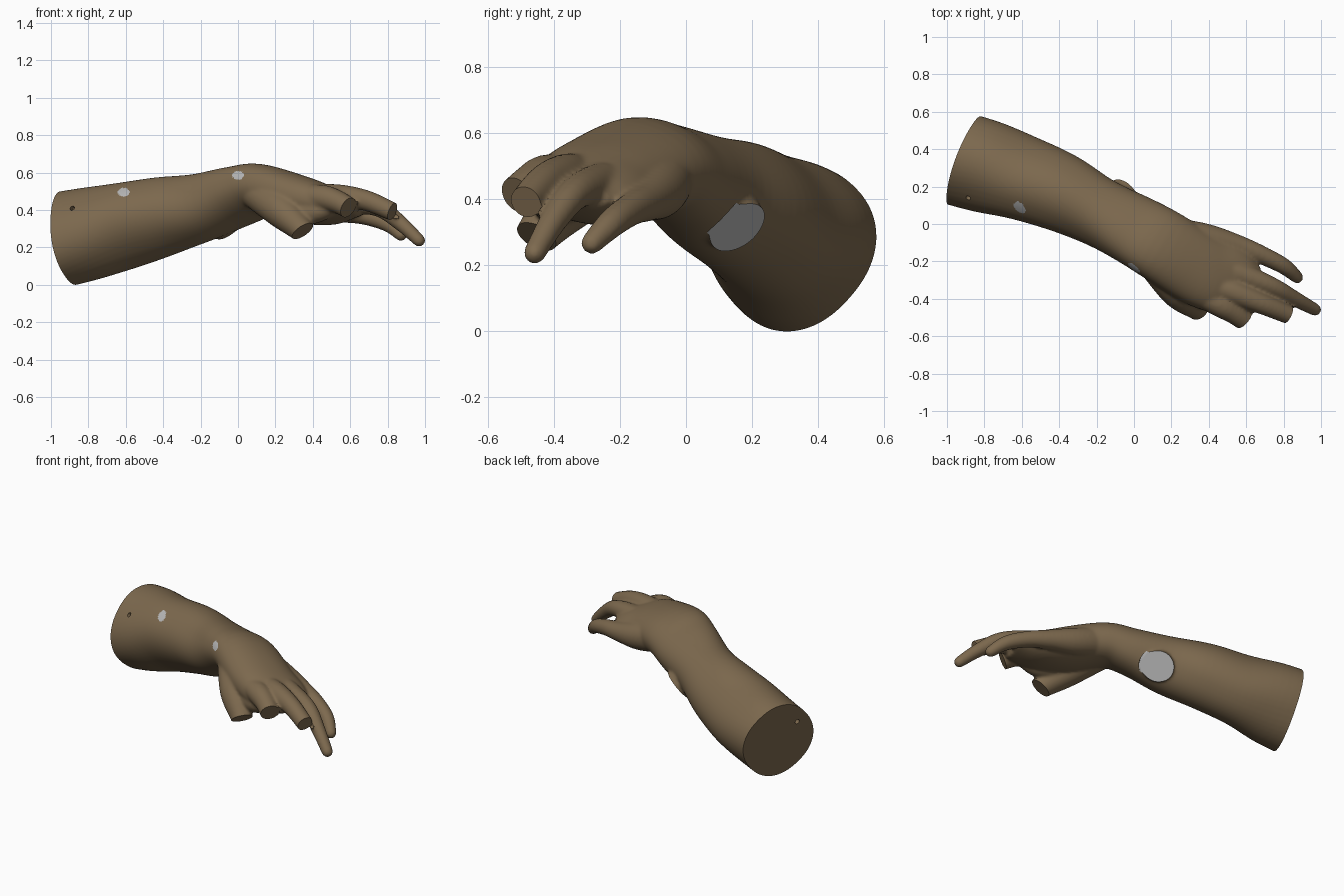
import bpy, bmesh, math
from mathutils import Vector

cube = bpy.data.objects.get("Cube")
if cube:
    bpy.data.objects.remove(cube)


def material(name, rgb):
    mat = bpy.data.materials.new(name)
    mat.use_nodes = True
    mat.diffuse_color = (*rgb, 1)
    for node in mat.node_tree.nodes:
        if node.type == "BSDF_PRINCIPLED":
            node.inputs["Base Color"].default_value = (*rgb, 1)
            node.inputs["Roughness"].default_value = 0.7
    return mat


bronze = material("brown bronze", (0.205, 0.142, 0.077))
grey = material("bare grey", (0.47, 0.47, 0.47))


def spline(rows, steps=5):
    """Catmull-Rom interpolation of whole section rows."""
    out = []
    for i in range(len(rows) - 1):
        quad = [rows[max(i - 1, 0)], rows[i], rows[i + 1], rows[min(i + 2, len(rows) - 1)]]
        for s in range(steps):
            t = s / steps
            out.append([0.5 * (2 * b + (c - a) * t + (2 * a - 5 * b + 4 * c - d) * t ** 2
                               + (3 * b - a - 3 * c + d) * t ** 3) for a, b, c, d in zip(*quad)])
    return out + [list(rows[-1])]


def loft(bm, rows, sides=32, rounded=False, power=1.0):
    """Closed tube through rows of x, y, z, half width, half height, roll."""
    rows = spline(rows)
    centres = [Vector(r[:3]) for r in rows]
    rings = []

    def squared(value):
        return math.copysign(abs(value) ** power, value)

    def ring(c, t, a, b, roll):
        side = t.cross(Vector((0, 0, 1))).normalized()
        up = side.cross(t)
        k = math.radians(roll)
        u = side * math.cos(k) + up * math.sin(k)
        v = up * math.cos(k) - side * math.sin(k)
        angles = [2 * math.pi * j / sides for j in range(sides)]
        rings.append([bm.verts.new(c + u * a * squared(math.cos(q)) + v * b * squared(math.sin(q)))
                      for q in angles])

    for i, (r, c) in enumerate(zip(rows, centres)):
        t = (centres[min(i + 1, len(rows) - 1)] - centres[max(i - 1, 0)]).normalized()
        ring(c, t, *r[3:])
    if rounded:
        for q in (30, 60, 80):
            s, k = math.sin(math.radians(q)), math.cos(math.radians(q))
            ring(c + t * r[3] * s, t, r[3] * k, r[4] * k, 0)
    for lo, hi in zip(rings, rings[1:]):
        for j in range(sides):
            n = (j + 1) % sides
            bm.faces.new((lo[j], lo[n], hi[n], hi[j]))
    bm.faces.new(rings[0][::-1])
    bm.faces.new(rings[-1])


def finger(bm, points, rounded=False):
    loft(bm, [(x, y, z, r, r, 0) for x, y, z, r in points], 20, rounded)


bm = bmesh.new()
# Forearm, wrist and palm, with slightly squared sections
loft(bm, [
    (-1.02, .37, .235, .23, .262, 35), (-.8, .31, .28, .235, .247, 45),
    (-.6, .248, .325, .234, .21, 48), (-.4, .172, .374, .212, .197, 45),
    (-.2, .07, .42, .182, .176, 35), (0, -.03, .483, .195, .142, 26),
    (.14, -.11, .513, .2, .13, 18), (.34, -.235, .464, .2, .125, 11),
    (.48, -.29, .434, .195, .103, 9), (.58, -.33, .424, .16, .07, 6),
    (.65, -.35, .415, .12, .037, 5)], 48, power=.9)
# Thumb, index and middle stumps, and the web beside the thumb
finger(bm, [(.1, -.2, .5, .09), (.235, -.36, .4, .092), (.342, -.45, .3, .066), (.38, -.482, .255, .06)])
finger(bm, [(.2, -.28, .45, .08), (.38, -.39, .4, .07), (.5, -.43, .42, .045)])
finger(bm, [(.3, -.35, .485, .06), (.45, -.425, .475, .068), (.53, -.47, .452, .062),
            (.59, -.512, .42, .058), (.63, -.54, .395, .056)])
finger(bm, [(.36, -.3, .49, .05), (.52, -.36, .482, .065), (.68, -.425, .46, .056),
            (.82, -.483, .402, .05), (.86, -.5, .382, .048)])
# Whole ring and little fingers
finger(bm, [(.38, -.18, .475, .05), (.55, -.26, .455, .063), (.74, -.335, .425, .05),
            (.86, -.4, .345, .042), (.968, -.458, .245, .034)], True)
finger(bm, [(.12, -.06, .5, .08), (.25, -.065, .47, .09), (.4, -.085, .43, .083), (.56, -.12, .4, .06),
            (.68, -.165, .378, .05), (.8, -.225, .335, .044), (.872, -.285, .275, .034)], True)
# Mounting stub under the wrist
stub_point, stub_dir = Vector((-.055, .157, .323)), Vector((.58, .5, -.64)).normalized()
finger(bm, [(*(stub_point + stub_dir * d), .095) for d in (-.14, .02)])
bmesh.ops.recalc_face_normals(bm, faces=bm.faces)
mesh = bpy.data.meshes.new("arm_and_hand")
bm.to_mesh(mesh)
bm.free()
arm = bpy.data.objects.new("arm_and_hand", mesh)
bpy.context.collection.objects.link(arm)

# Fuse the parts and soften the joins
remesh = arm.modifiers.new("fuse", "REMESH")
remesh.mode = "VOXEL"
remesh.voxel_size = 0.009
smooth = arm.modifiers.new("soften", "SMOOTH")
smooth.factor = 0.5
smooth.iterations = 10

# Flat breaks and drilled holes: point, outward direction, radius, depth, start offset
cuts = [
    ((-.91, .335, .265), (-.91, .36, -.19), .42, .3, 0),
    ((.345, -.452, .295), (.5, -.4, -.75), .085, .12, 0),
    ((.59, -.51, .42), (.7, -.6, -.4), .067, .09, 0),
    ((.825, -.485, .4), (.85, -.4, -.35), .055, .08, 0),
    (stub_point, stub_dir, .115, .12, 0),
    ((-.89, .13, .42), (-.35, -.9, .25), .013, .1, -.05),
    ((-.95, .225, .36), (-.91, .36, -.19), .015, .12, -.06),
]
cutters = []
for point, direction, radius, depth, start in cuts:
    d = Vector(direction).normalized()
    cm = bmesh.new()
    bmesh.ops.create_cone(cm, cap_ends=True, segments=24, radius1=radius, radius2=radius, depth=depth)
    data = bpy.data.meshes.new("cutter")
    cm.to_mesh(data)
    cm.free()
    cutter = bpy.data.objects.new("cutter", data)
    cutter.location = Vector(point) + d * (depth / 2 + start)
    cutter.rotation_mode = "QUATERNION"
    cutter.rotation_quaternion = d.to_track_quat("Z", "Y")
    cutter.hide_render = True
    bpy.context.collection.objects.link(cutter)
    cutters.append(cutter)
    cut = arm.modifiers.new("cut", "BOOLEAN")
    cut.operation = "DIFFERENCE"
    cut.solver = "EXACT"
    cut.object = cutter

bpy.context.view_layer.update()
graph = bpy.context.evaluated_depsgraph_get()
final = bpy.data.meshes.new_from_object(arm.evaluated_get(graph))
arm.modifiers.clear()
arm.data = final
for cutter in cutters:
    bpy.data.objects.remove(cutter)

# Bronze skin, with bare grey on the stub face and two worn spots
final.materials.clear()
final.materials.append(bronze)
final.materials.append(grey)
spots = [Vector((-.61, .06, .503)), Vector((0, -.215, .592))]
for face in final.polygons:
    c = face.center
    on_stub = (abs((c - stub_point).dot(stub_dir)) < .004 and (c - stub_point).length < .11
               and face.normal.dot(stub_dir) > .95)
    on_spot = any(math.hypot(c.x - p.x, 1.35 * (c.z - p.z)) < .031 and c.y < p.y + .08 for p in spots)
    face.material_index = 1 if on_stub or on_spot else 0

# Rest on the ground
low = min(v.co.z for v in final.vertices)
for v in final.vertices:
    v.co.z -= low
bpy.ops.object.select_all(action="DESELECT")
arm.select_set(True)
bpy.context.view_layer.objects.active = arm
bpy.ops.object.shade_smooth_by_angle(angle=math.radians(35))
